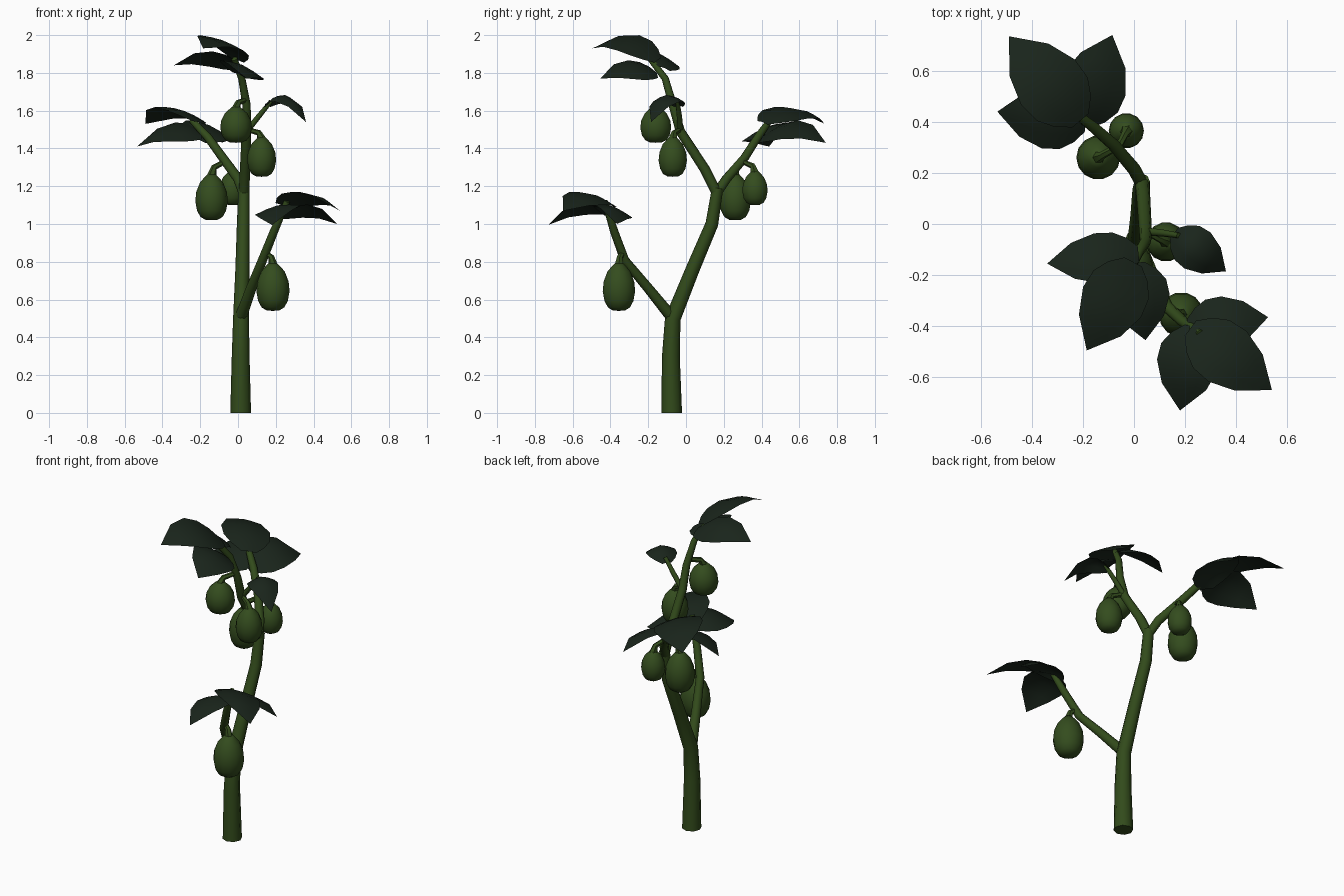
import bpy, bmesh, math
from mathutils import Vector

if "Cube" in bpy.data.objects:
    bpy.data.objects.remove(bpy.data.objects["Cube"])


def material(name, col):
    m = bpy.data.materials.new(name)
    m.diffuse_color = (*col, 1)
    m.use_nodes = True
    m.node_tree.nodes["Principled BSDF"].inputs["Base Color"].default_value = m.diffuse_color
    return m


STEM = material("stem green", (0.032, 0.070, 0.011))
FRUIT = material("fruit green", (0.034, 0.073, 0.013))
LEAF = material("dark leaf green", (0.010, 0.018, 0.011))


def finish(bm, name, mat, angle=50, closed=True):
    if closed:
        bmesh.ops.recalc_face_normals(bm, faces=bm.faces)
    me = bpy.data.meshes.new(name)
    bm.to_mesh(me)
    bm.free()
    me.materials.append(mat)
    ob = bpy.data.objects.new(name, me)
    bpy.context.collection.objects.link(ob)
    bpy.context.view_layer.objects.active = ob
    ob.select_set(True)
    bpy.ops.object.shade_smooth_by_angle(angle=math.radians(angle))
    ob.select_set(False)


def tube(name, path, sides=8):
    """Tapered tube; path holds (x, y, z, radius)."""
    bm = bmesh.new()
    pts = [Vector(p[:3]) for p in path]
    rings = []
    for i, p in enumerate(pts):
        d = pts[min(i + 1, len(pts) - 1)] - pts[max(i - 1, 0)]
        if i == 0 and p.z == 0:
            d = Vector((0, 0, 1))          # flat foot on the ground
        d.normalize()
        u = Vector((0, 1, 0)).cross(d).normalized()
        v = d.cross(u)
        r = path[i][3]
        rings.append([bm.verts.new(p + r * (u * math.cos(a) + v * math.sin(a)))
                      for a in (2 * math.pi * k / sides for k in range(sides))])
    for a, b in zip(rings, rings[1:]):
        for k in range(sides):
            j = (k + 1) % sides
            bm.faces.new((a[k], a[j], b[j], b[k]))
    bm.faces.new(rings[0])
    bm.faces.new(rings[-1])
    finish(bm, name, STEM)


# Trunk and branches
tube("trunk", [(.014, -.076, 0, .055), (.014, -.08, .3, .047), (.016, -.07, .5, .042),
               (.023, .035, .76, .037), (.028, .137, 1.0, .034), (.032, .167, 1.19, .03)])
tube("top_branch", [(.032, .165, 1.16, .028), (.037, .10, 1.29, .027), (.045, -.03, 1.49, .025),
                    (.045, -.07, 1.63, .022), (.02, -.11, 1.77, .019), (-.02, -.19, 1.875, .016)])
tube("back_branch", [(.03, .16, 1.16, .026), (0, .215, 1.24, .026), (-.08, .31, 1.35, .024),
                     (-.16, .38, 1.46, .022), (-.245, .445, 1.55, .017)])
tube("low_branch", [(.012, -.07, .50, .032), (.07, -.20, .66, .027), (.13, -.325, .81, .024),
                    (.19, -.38, .96, .022), (.26, -.43, 1.12, .016)])
tube("side_twig", [(.045, -.03, 1.49, .016), (.11, -.035, 1.57, .014), (.175, -.045, 1.65, .011)])

# Egg-shaped fruit, turned from (radius, height) fractions
PROFILE = [(.38, .01), (.68, .07), (.89, .2), (1, .40), (.94, .6), (.71, .8), (.46, .9), (.26, .97)]


def fruit(i, x, y, z0, z1, r, joint):
    bm = bmesh.new()
    n = 14
    low = bm.verts.new((x, y, z0))
    rings = [[bm.verts.new((x + r * f * math.cos(2 * math.pi * k / n),
                            y + r * f * math.sin(2 * math.pi * k / n),
                            z0 + h * (z1 - z0))) for k in range(n)] for f, h in PROFILE]
    for k in range(n):
        bm.faces.new((low, rings[0][k], rings[0][(k + 1) % n]))
    for a, b in zip(rings, rings[1:]):
        for k in range(n):
            j = (k + 1) % n
            bm.faces.new((a[k], a[j], b[j], b[k]))
    bm.faces.new(rings[-1])
    finish(bm, f"fruit_{i}", FRUIT)
    # short hooked stalk up to the branch
    jx, jy, jz = joint
    tube(f"fruit_stalk_{i}", [(x, y, z1 - .02, .026), (x * .8 + jx * .2, y * .8 + jy * .2, (z1 + jz) / 2, .016),
                              (jx, jy, jz, .013)], 6)


fruit(1, .185, -.355, .54, .80, .088, (.14, -.33, .85))
fruit(2, -.14, .26, 1.02, 1.27, .086, (-.07, .30, 1.33))
fruit(3, -.03, .365, 1.10, 1.285, .069, (-.06, .30, 1.33))
fruit(4, .125, -.07, 1.25, 1.465, .077, (.05, -.03, 1.50))
fruit(5, -.01, -.16, 1.43, 1.625, .084, (.045, -.075, 1.66))

# Leaves: (position along the midrib, half width as share of the maximum)
OUTLINE = [(-.10, .30), (.02, .68), (.18, .95), (.40, 1), (.69, .72), (1, 0)]


def leaf(name, base, tip, width, arch, roll=0.0, droop=.025):
    """Arched blade from base to tip; roll lifts one side, droop lowers both."""
    bm = bmesh.new()
    a, b = Vector(base), Vector(tip)
    flat = Vector((b.x - a.x, b.y - a.y, 0))
    side = Vector((-flat.y, flat.x, 0))
    rows = []
    for t, w in OUTLINE:
        mid = a.lerp(b, t) + Vector((0, 0, 4 * arch * t * (1 - t)))
        cols = (-1, -.5, 0, .5, 1) if w else (0,)
        rows.append([bm.verts.new(mid + side * (width * w * c) + Vector((
            0, 0, roll * c * w - droop * (abs(c) * w) ** 1.5))) for c in cols])
    for p, q in zip(rows, rows[1:]):
        for k in range(4):
            if len(q) == 1:
                bm.faces.new((p[k + 1], p[k], q[0]))
            else:
                bm.faces.new((p[k + 1], p[k], q[k], q[k + 1]))
    bm.normal_update()
    if sum(f.normal.z for f in bm.faces) < 0:
        bmesh.ops.reverse_faces(bm, faces=bm.faces)
    finish(bm, name, LEAF, 40, False)


# Each cluster's outer blades tilt away from the large one
leaf("low_leaf_front", (.25, -.43, 1.125), (.54, -.65, 1.07), .34, .06, -.035)
leaf("low_leaf_left", (.23, -.43, 1.08), (.18, -.73, .995), .40, .055, .025)
leaf("low_leaf_right", (.24, -.40, 1.06), (.525, -.365, 1.0), .36, .06, -.035)
leaf("top_leaf_front", (-.02, -.18, 1.90), (-.185, -.495, 1.93), .36, .065, -.04, .015)
leaf("top_leaf_left", (-.015, -.12, 1.85), (-.34, -.155, 1.84), .30, .055, .04)
leaf("top_leaf_right", (.01, -.18, 1.81), (.045, -.455, 1.77), .42, .05, -.05)
leaf("back_leaf_outer", (-.235, .435, 1.565), (-.49, .735, 1.53), .35, .065, .03)
leaf("back_leaf_right", (-.20, .42, 1.475), (-.085, .74, 1.43), .38, .07, .05)
leaf("back_leaf_left", (-.22, .40, 1.485), (-.535, .44, 1.41), .38, .06, -.05)
leaf("twig_leaf", (.175, -.05, 1.65), (.36, -.185, 1.54), .38, .08, 0, .035)
